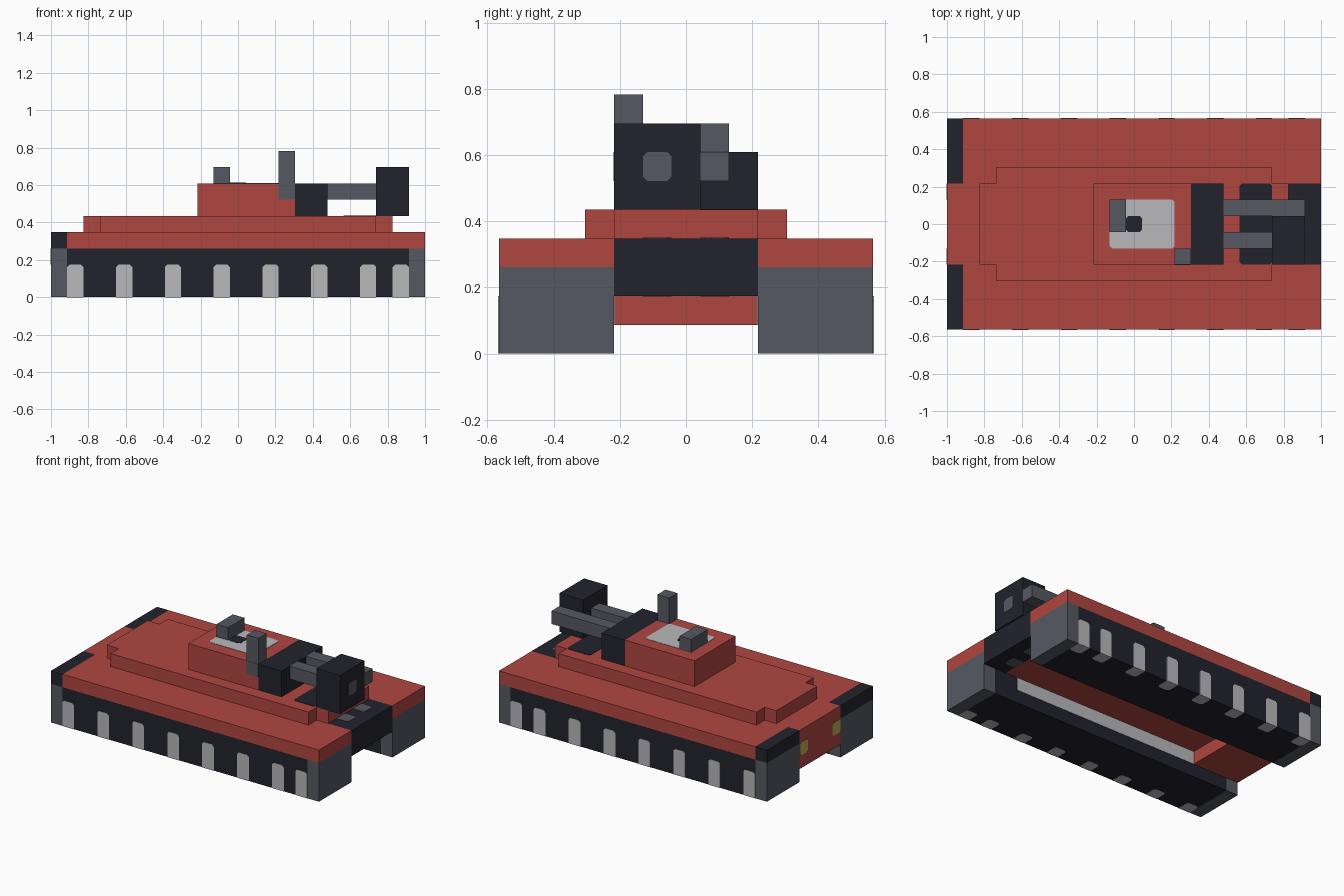
import bpy, bmesh
from mathutils import Vector

old = bpy.data.objects.get("Cube")
if old:
    bpy.data.objects.remove(old, do_unlink=True)

U = 2 / 23                      # one block; the grid is 23 x 13 x 9 blocks
ORIGIN = Vector((11.5, 6.5, 0))


def material(name, rgb):
    lin = [((c / 255 + 0.055) / 1.055) ** 2.4 for c in rgb] + [1]
    m = bpy.data.materials.new(name)
    m.use_nodes = True
    m.diffuse_color = lin
    m.node_tree.nodes["Principled BSDF"].inputs["Base Color"].default_value = lin
    return m


RED = material("red_armour", (176, 70, 65))
DARK = material("dark_rubber", (34, 34, 45))
GREY = material("gunmetal_grey", (86, 89, 98))
LIGHT = material("light_grey", (185, 184, 188))
YELLOW = material("lamp_yellow", (192, 172, 92))


def prism(name, pts, axis, lo, hi, mat):
    """Extrude a 2D outline (block units) along an axis from lo to hi."""
    bm = bmesh.new()
    rings = []
    for h in (lo, hi):
        ring = []
        for a, b in pts:
            co = [a, b]
            co.insert(axis, h)
            ring.append(bm.verts.new((Vector(co) - ORIGIN) * U))
        rings.append(ring)
    n = len(pts)
    bm.faces.new(rings[0])
    bm.faces.new(rings[1])
    for i in range(n):
        j = (i + 1) % n
        bm.faces.new((rings[0][i], rings[0][j], rings[1][j], rings[1][i]))
    bmesh.ops.recalc_face_normals(bm, faces=bm.faces)
    me = bpy.data.meshes.new(name)
    bm.to_mesh(me)
    bm.free()
    me.materials.append(mat)
    ob = bpy.data.objects.new(name, me)
    bpy.context.collection.objects.link(ob)
    return ob


def box(name, x, y, z, mat):
    return prism(name, [(x[0], y[0]), (x[1], y[0]), (x[1], y[1]), (x[0], y[1])], 2, z[0], z[1], mat)


def patch(name, a, b, axis, at, mat, lift=0.025, top=0.15, bottom=0.15):
    """Thin painted plate with clipped corners, lying on a surface."""
    (a0, a1), (b0, b1) = a, b
    pts = [(a0 + bottom, b0), (a1 - bottom, b0)]
    if bottom:
        pts.append((a1, b0 + bottom))
    if top:
        pts.append((a1, b1 - top))
    else:
        pts.append((a1, b1))
    if top:
        pts += [(a1 - top, b1), (a0 + top, b1), (a0, b1 - top)]
    else:
        pts.append((a0, b1))
    if bottom:
        pts.append((a0, b0 + bottom))
    return prism(name, pts, axis, at - lift, at + lift, mat)


# Hull between the tracks, with a low tail block and a raised belly
prism("hull", [(0, 1), (4, 1), (4, 2), (21, 2), (21, 4), (0, 4)], 1, 4, 9, RED)
box("nose_block", (21, 23), (4, 9), (2, 4), DARK)

# Stepped deck with notched corners
prism("upper_deck", [(2, 4), (3, 4), (3, 3), (20, 3), (20, 4), (21, 4),
                     (21, 9), (20, 9), (20, 10), (3, 10), (3, 9), (2, 9)], 2, 4, 5, RED)
patch("deck_vent", (18, 20), (4, 9), 2, 5, DARK)

# Tracks, fenders and road wheels on both sides
for side, (y0, y1), outer, inner in (("right", (0, 4), 0, 4), ("left", (9, 13), 13, 9)):
    box(side + "_track", (1, 22), (y0, y1), (0, 3), DARK)
    box(side + "_track_front_cap", (22, 23), (y0, y1), (0, 3), GREY)
    box(side + "_track_rear_cap", (0, 1), (y0, y1), (0, 3), GREY)
    box(side + "_fender", (1, 23), (y0, y1), (3, 4), RED)
    box(side + "_tail_block", (0, 1), (y0, y1), (3, 4), DARK)
    tread = (0, 1) if outer == 0 else (12, 13)
    for x in (1, 4, 7, 10, 13, 16, 19, 21):
        patch(side + "_wheel", (x, x + 1), (0, 2), 1, outer, LIGHT, top=0.15, bottom=0)
        patch(side + "_wheel_tread", (x, x + 1), tread, 2, 0.02, LIGHT,
              top=0.15 if outer == 0 else 0, bottom=0 if outer == 0 else 0.15)
    patch(side + "_inner_track_strip", (4, 20), (1, 2), 1, inner, LIGHT, top=0, bottom=0)

# Lamps on the nose (above and below) and on the tail
for y in (5, 7):
    for z in (2, 4):
        patch("nose_lamp", (21, 22), (y, y + 1), 2, z, GREY)
for y in (4, 8):
    patch("tail_lamp", (y, y + 1), (2, 3), 0, 0, YELLOW)

# Turret with roof panel, hatch and post
box("turret", (9, 15), (4, 9), (5, 7), RED)
patch("roof_panel", (10, 14), (5, 8), 2, 7, LIGHT)
patch("hatch_opening", (11, 12), (6, 7), 2, 7, DARK, lift=0.045)
box("hatch_lid", (10, 11), (6, 8), (7, 8), GREY)
box("antenna_post", (14, 15), (4, 5), (7, 9), GREY)
patch("antenna_mount", (14, 15), (6, 7), 1, 4, GREY, top=0, bottom=0)

# Guns
box("gun_mantlet", (15, 17), (4, 9), (5, 7), DARK)
box("long_barrel", (17, 22), (7, 8), (6, 7), GREY)
box("main_barrel", (17, 20), (5, 6), (6, 7), GREY)
box("muzzle", (20, 22), (4, 7), (5, 8), DARK)
patch("muzzle_bore", (5, 6), (6, 7), 0, 22, GREY)
